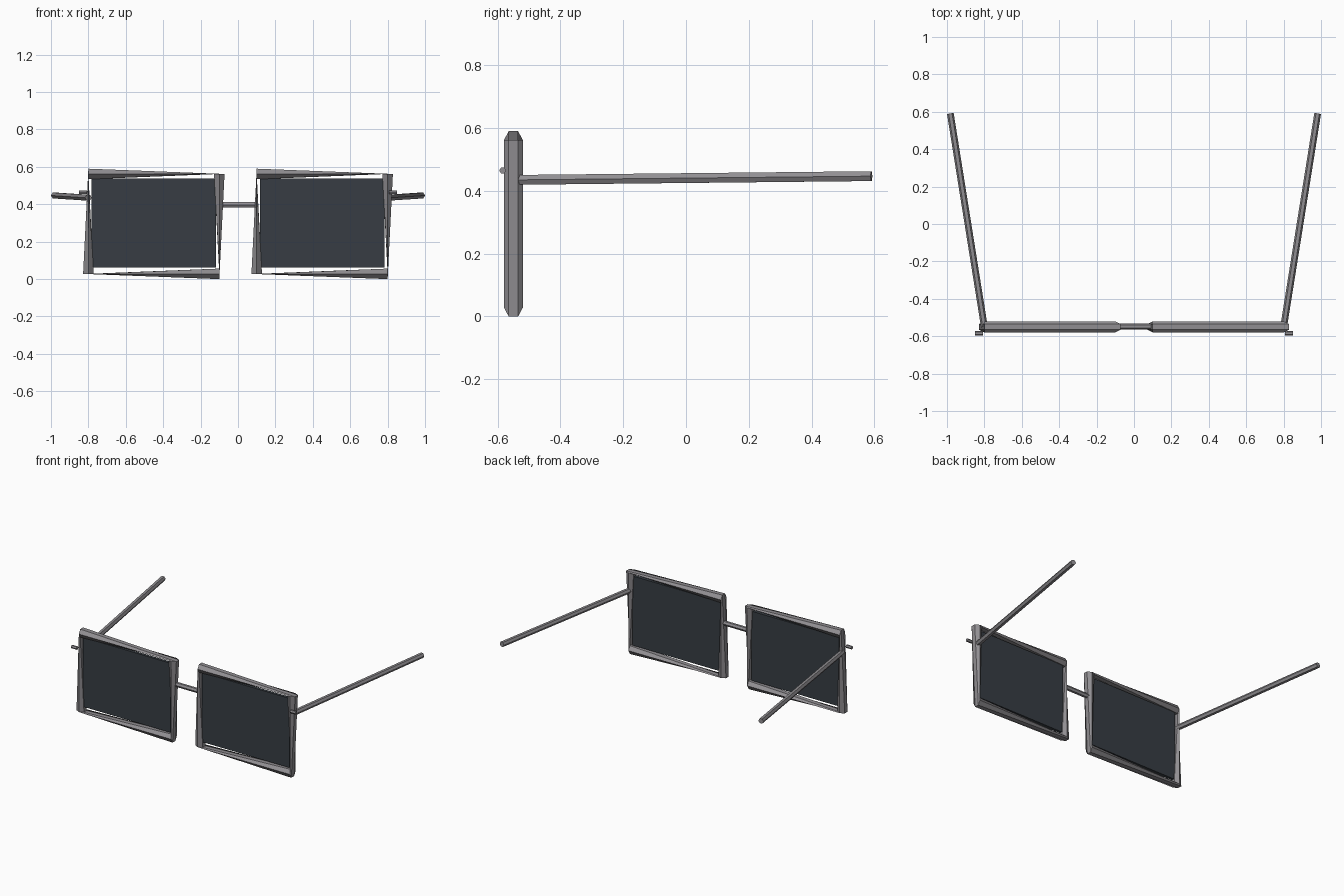
import bpy, math
from mathutils import Vector

if "Cube" in bpy.data.objects:
    bpy.data.objects.remove(bpy.data.objects["Cube"])


def material(name, rgb):
    m = bpy.data.materials.new(name)
    m.diffuse_color = (*rgb, 1)
    m.use_nodes = True
    m.node_tree.nodes["Principled BSDF"].inputs["Base Color"].default_value = m.diffuse_color
    return m


METAL = material("grey metal", (0.28, 0.27, 0.285))
GLASS = material("dark glass", (0.038, 0.046, 0.056))
SIDES = 6


def make(name, verts, faces, mat):
    me = bpy.data.meshes.new(name)
    me.from_pydata(verts, [], faces)
    me.materials.append(mat)
    me.validate()
    ob = bpy.data.objects.new(name, me)
    bpy.context.collection.objects.link(ob)
    return ob


def hexagon(centre, u, v, r, rv=None):
    """Six-sided section, points on the u axis and flats facing v."""
    rv = rv or r
    angles = [math.tau * k / SIDES for k in range(SIDES)]
    return [centre + u * r * math.cos(a) + v * rv * math.sin(a) for a in angles]


def bridge_faces(a, b):
    return [(a * SIDES + k, a * SIDES + (k + 1) % SIDES,
             b * SIDES + (k + 1) % SIDES, b * SIDES + k) for k in range(SIDES)]


def rod(name, a, b, r):
    """Straight six-sided rod with closed ends."""
    a, b = Vector(a), Vector(b)
    d = (b - a).normalized()
    u = d.cross(Vector((0, 0, 1))).normalized()
    v = u.cross(d)
    verts = hexagon(a, u, v, r) + hexagon(b, u, v, r)
    caps = [tuple(reversed(range(SIDES))), tuple(range(SIDES, 2 * SIDES))]
    return make(name, verts, bridge_faces(0, 1) + caps, METAL)


def rim(name, cx):
    """Twisted square rim: sections alternate between upright and level."""
    w, h, cz = 0.35, 0.267, 0.295
    corners = [((-w, h), (0, 1)), ((w, h), (1, 0)),
               ((w, -h), (0, -1)), ((-w, -h), (-1, 0))]
    verts, faces = [], []
    for i, ((x, z), (ox, oz)) in enumerate(corners):
        verts += hexagon(Vector((cx + x, -0.55, cz + z)), Vector((0, 1, 0)),
                         Vector((ox, 0, oz)), 0.03, 0.0325)
        faces += bridge_faces(i, (i + 1) % 4)
    return make(name, verts, faces, METAL)


def lens(name, cx):
    bpy.ops.mesh.primitive_cube_add(size=1, location=(cx, -0.55, 0.299))
    ob = bpy.context.object
    ob.name = name
    ob.scale = (0.664, 0.02, 0.475)
    ob.data.materials.append(GLASS)


for side, s in (("left", -1), ("right", 1)):
    rim(side + "_rim", 0.45 * s)
    lens(side + "_lens", 0.45 * s)
    # Arm splaying outward behind the rim
    rod(side + "_arm", (0.8 * s, -0.55, 0.435), (0.982 * s, 0.591, 0.447), 0.018)
    # Small pin in front of the hinge
    rod(side + "_hinge_pin", (0.808 * s, -0.584, 0.465), (0.85 * s, -0.584, 0.465), 0.011)

# Nose bridge joining the rims
rod("nose_bridge", (-0.1, -0.547, 0.397), (0.1, -0.547, 0.397), 0.016)

# Make all surfaces face outward
for ob in bpy.context.collection.objects:
    bpy.context.view_layer.objects.active = ob
    bpy.ops.object.mode_set(mode='EDIT')
    bpy.ops.mesh.select_all(action='SELECT')
    bpy.ops.mesh.normals_make_consistent(inside=False)
    bpy.ops.object.mode_set(mode='OBJECT')
